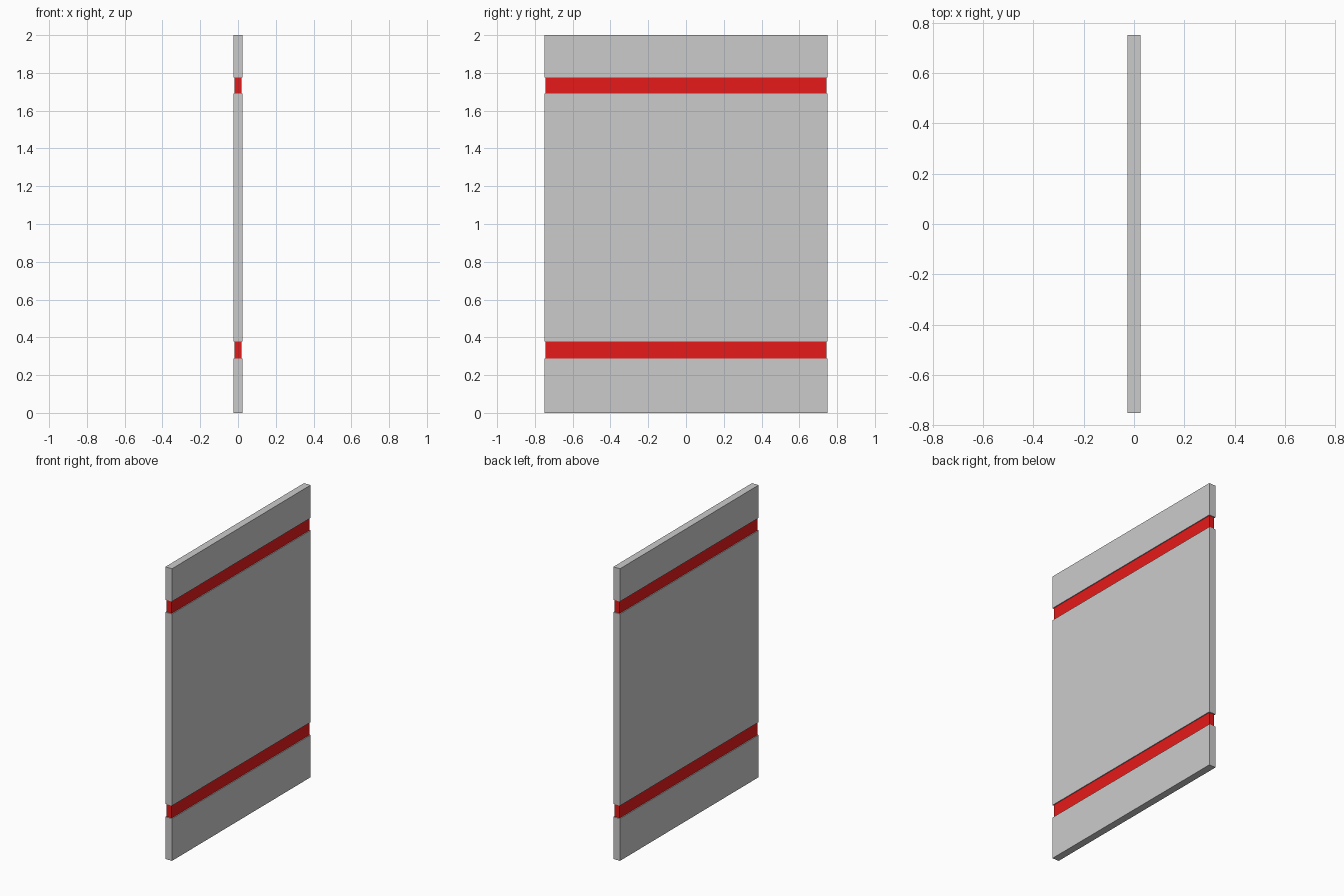
import bpy

if "Cube" in bpy.data.objects:
    bpy.data.objects.remove(bpy.data.objects["Cube"])

red = bpy.data.materials.new("red")
red.diffuse_color = (0.8, 0.01, 0.01, 1)
red.use_nodes = True
red.node_tree.nodes["Principled BSDF"].inputs["Base Color"].default_value = red.diffuse_color


def slab(name, half_x, half_y, z0, z1, material=None):
    bpy.ops.mesh.primitive_cube_add(size=1, location=(0, 0, (z0 + z1) / 2))
    obj = bpy.context.object
    obj.name = name
    obj.scale = (2 * half_x, 2 * half_y, z1 - z0)
    bpy.ops.object.transform_apply(location=False, rotation=False, scale=True)
    if material:
        obj.data.materials.append(material)
    return obj


# Grey panels stacked with gaps between them
for name, z0, z1 in (("bottom_panel", 0, 0.289),
                     ("middle_panel", 0.377, 1.69),
                     ("top_panel", 1.775, 2)):
    slab(name, 0.025, 0.75, z0, z1)

# Recessed red bands filling the gaps
for name, z0, z1 in (("lower_band", 0.289, 0.377),
                     ("upper_band", 1.69, 1.775)):
    slab(name, 0.019, 0.744, z0, z1, red)
